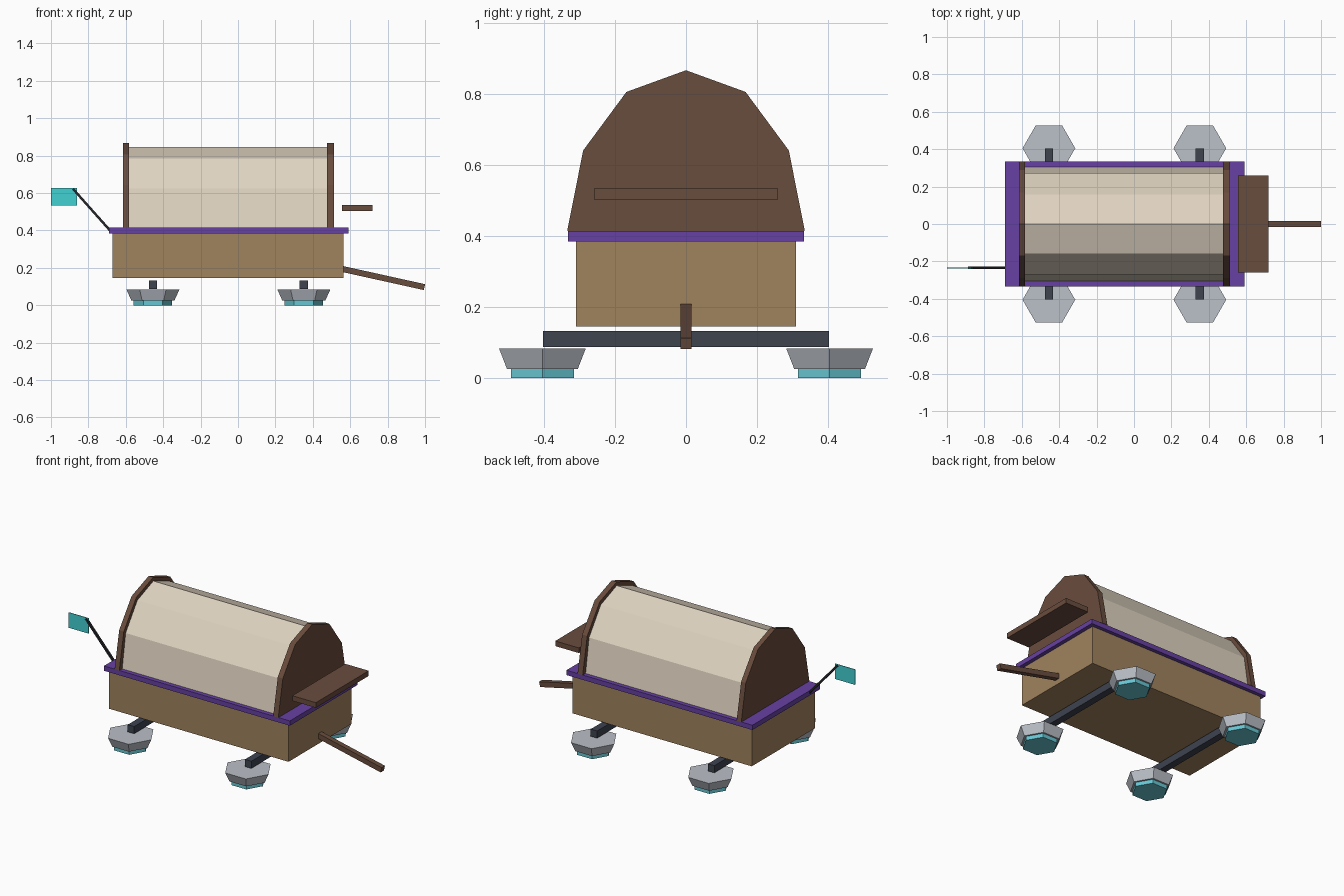
import bpy, bmesh
from mathutils import Vector

cube = bpy.data.objects.get("Cube")
if cube:
    bpy.data.objects.remove(cube)


def material(name, rgb):
    lin = [(c / 255 / 12.92) if c < 11 else ((c / 255 + 0.055) / 1.055) ** 2.4 for c in rgb]
    m = bpy.data.materials.new(name)
    m.use_nodes = True
    m.diffuse_color = (*lin, 1)
    m.node_tree.nodes["Principled BSDF"].inputs["Base Color"].default_value = (*lin, 1)
    return m


tan = material("tan wood", (160, 130, 94))
brown = material("dark brown wood", (105, 76, 61))
purple = material("purple trim", (103, 64, 163))
cream = material("cream canvas", (224, 212, 193))
slate = material("slate axle", (61, 67, 79))
metal = material("pale metal", (187, 192, 200))
glow = material("pale cyan", (103, 198, 210))
teal = material("cyan flag", (66, 208, 210))
black = material("black pole", (36, 36, 42))


def finish(name, bm, mat):
    bmesh.ops.recalc_face_normals(bm, faces=bm.faces)
    me = bpy.data.meshes.new(name)
    bm.to_mesh(me)
    bm.free()
    me.materials.append(mat)
    ob = bpy.data.objects.new(name, me)
    bpy.context.collection.objects.link(ob)
    return ob


def box(name, lo, hi, mat):
    bm = bmesh.new()
    bmesh.ops.create_cube(bm, size=1)
    lo, hi = Vector(lo), Vector(hi)
    for v in bm.verts:
        v.co = (lo + hi) / 2 + v.co * (hi - lo)
    return finish(name, bm, mat)


def beam(name, a, b, size, mat):
    """Square bar running from a to b in the xz plane."""
    a, b = Vector(a), Vector(b)
    d = b - a
    ob = box(name, (0, -size / 2, -size / 2), (d.length, size / 2, size / 2), mat)
    ob.rotation_euler = Vector((1, 0, 0)).rotation_difference(d).to_euler()
    ob.location = a
    return ob


def arch(name, half, x0, x1, mat):
    """Extrude a mirrored half outline (y, z) along x."""
    outline = half + [(-y, z) for y, z in reversed(half[:-1])]
    bm = bmesh.new()
    face = bm.faces.new([bm.verts.new((x0, y, z)) for y, z in outline])
    new = bmesh.ops.extrude_face_region(bm, geom=[face])["geom"]
    bmesh.ops.translate(bm, vec=(x1 - x0, 0, 0),
                        verts=[g for g in new if isinstance(g, bmesh.types.BMVert)])
    return finish(name, bm, mat)


def hexagon(name, x, y, z0, z1, r0, r1, mat):
    bm = bmesh.new()
    bmesh.ops.create_cone(bm, cap_ends=True, segments=6, radius1=r0, radius2=r1, depth=z1 - z0)
    # put a corner on the x axis whichever way the cone starts
    if max(v.co.x for v in bm.verts) < max(r0, r1) * 0.95:
        for v in bm.verts:
            v.co.x, v.co.y = v.co.y, v.co.x
    bmesh.ops.translate(bm, verts=bm.verts, vec=(x, y, (z0 + z1) / 2))
    return finish(name, bm, mat)


# Wagon bed and trim
box("wagon_bed", (-0.67, -0.31, 0.145), (0.565, 0.31, 0.385), tan)
box("bed_trim", (-0.69, -0.333, 0.385), (0.59, 0.333, 0.415), purple)

# Canopy between two end walls
arch("canopy", [(0.306, 0.415), (0.272, 0.625), (0.157, 0.785), (0, 0.845)], -0.59, 0.485, cream)
wall = [(0.335, 0.415), (0.29, 0.642), (0.168, 0.807), (0, 0.868)]
arch("rear_wall", wall, -0.615, -0.583, brown)
arch("front_wall", wall, 0.477, 0.512, brown)

# Seat and tow bar
box("seat", (0.556, -0.26, 0.503), (0.718, 0.26, 0.535), brown)
beam("tow_bar", (0.558, 0, 0.194), (0.997, 0, 0.097), 0.032, brown)

# Axles with hover pads
for end, x in (("rear", -0.455), ("front", 0.352)):
    box(end + "_axle", (x - 0.022, -0.403, 0.088), (x + 0.022, 0.403, 0.133), slate)
    for side, s in (("left", 1), ("right", -1)):
        tag = end + "_" + side
        hexagon(tag + "_pad", x, s * 0.405, 0.025, 0.083, 0.115, 0.141, metal)
        hexagon(tag + "_thruster", x, s * 0.405, 0, 0.025, 0.103, 0.103, glow)

# Flag on a slanted pole
beam("flag_pole", (-0.68, -0.235, 0.395), (-0.882, -0.235, 0.622), 0.013, black)
box("flag", (-1.0, -0.237, 0.533), (-0.862, -0.233, 0.628), teal)
